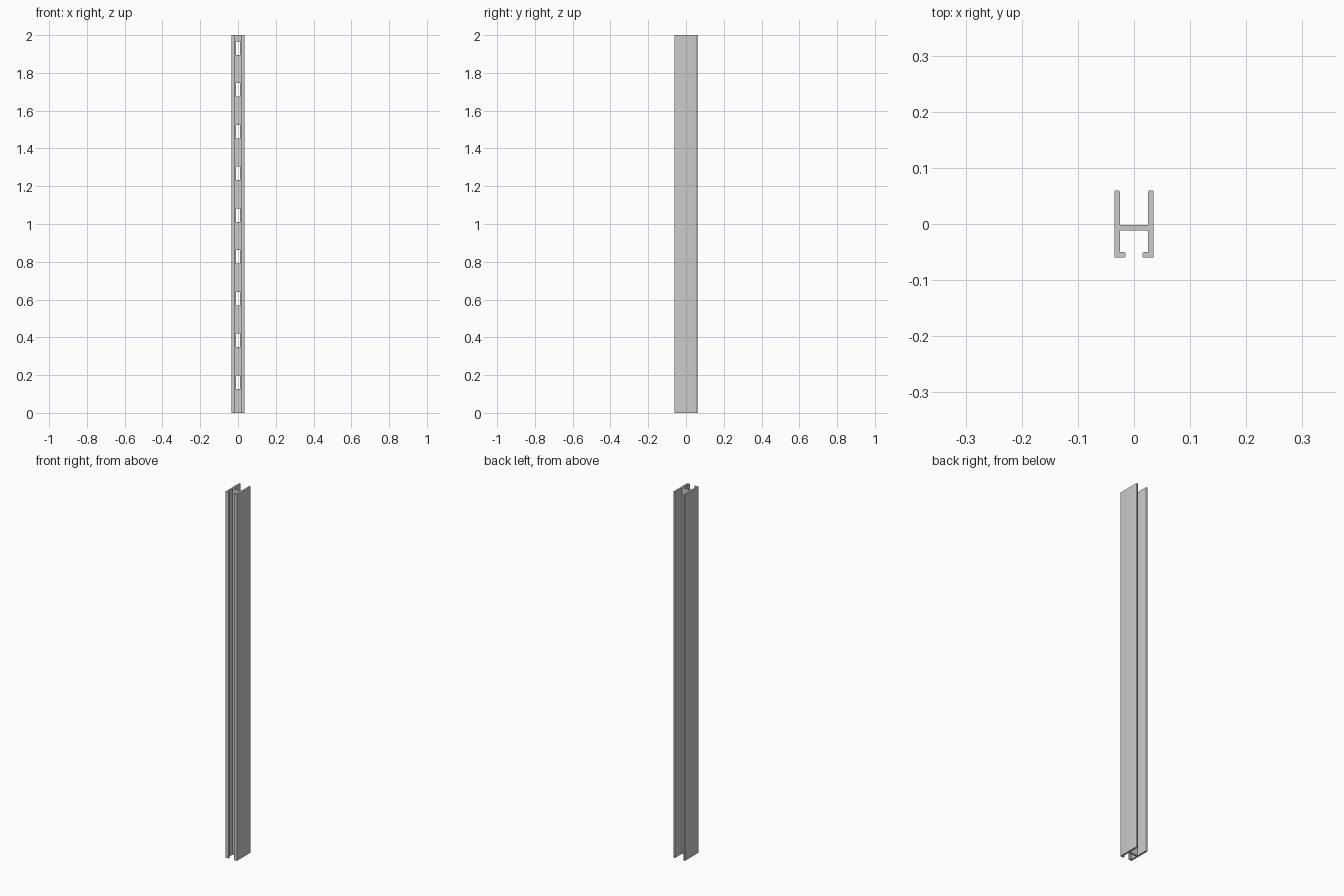
import bpy, bmesh
from math import sin, cos, pi
from mathutils import Vector

if "Cube" in bpy.data.objects:
    bpy.data.objects.remove(bpy.data.objects["Cube"])

W, D, T, H = 0.035, 0.06, 0.01, 2.0   # half width, half depth, wall, height
LIP = 0.015                            # half opening between the lips
WEB_TOP, WEB_BOT = -0.002, -0.012


def rounded(points, steps=5):
    """Expand (x, y, radius) corners into a filleted outline (right-angle corners)."""
    out = []
    n = len(points)
    for i, (x, y, r) in enumerate(points):
        p = Vector((x, y))
        if r == 0:
            out.append(p)
            continue
        a = (Vector(points[i - 1][:2]) - p).normalized()
        b = (Vector(points[(i + 1) % n][:2]) - p).normalized()
        c = p + (a + b) * r
        for k in range(steps + 1):
            t = k / steps * pi / 2
            out.append(c - b * r * cos(t) - a * r * sin(t))
    return out


# rail: H-shaped channel section with inward lips, mirrored in x
R = 0.0035
half = [(W - T, WEB_TOP, 0), (W - T, D, R), (W, D, R), (W, -D, 0.001),
        (LIP, -D, R), (LIP, -D + T, R), (W - T, -D + T, 0), (W - T, WEB_BOT, 0)]
outline = half + [(-x, y, r) for x, y, r in reversed(half)]
bm = bmesh.new()
face = bm.faces.new([bm.verts.new((p.x, p.y, 0)) for p in rounded(outline)])
ext = bmesh.ops.extrude_face_region(bm, geom=[face])
bmesh.ops.translate(bm, vec=(0, 0, H),
                    verts=[v for v in ext["geom"] if isinstance(v, bmesh.types.BMVert)])
bmesh.ops.recalc_face_normals(bm, faces=bm.faces)
mesh = bpy.data.meshes.new("slotted_rail")
bm.to_mesh(mesh)
bm.free()
rail = bpy.data.objects.new("slotted_rail", mesh)
bpy.context.collection.objects.link(rail)

# slot cutters: nine rectangular holes along the web
bm = bmesh.new()
for i in range(9):
    box = bmesh.ops.create_cube(bm, size=1)["verts"]
    bmesh.ops.scale(bm, vec=(0.021, 0.03, 0.072), verts=box)
    bmesh.ops.translate(bm, vec=(0, -0.007, 0.163 + 0.221 * i), verts=box)
cut_mesh = bpy.data.meshes.new("slot_cutter")
bm.to_mesh(cut_mesh)
bm.free()
cutter = bpy.data.objects.new("slot_cutter", cut_mesh)
bpy.context.collection.objects.link(cutter)
cutter.hide_render = True

# cut the slots, then drop the cutter
mod = rail.modifiers.new("slots", 'BOOLEAN')
mod.operation = 'DIFFERENCE'
mod.solver = 'EXACT'
mod.object = cutter
bpy.context.view_layer.objects.active = rail
rail.select_set(True)
bpy.ops.object.modifier_apply(modifier=mod.name)
bpy.data.objects.remove(cutter)
bpy.ops.object.shade_smooth_by_angle(angle=pi / 6)
